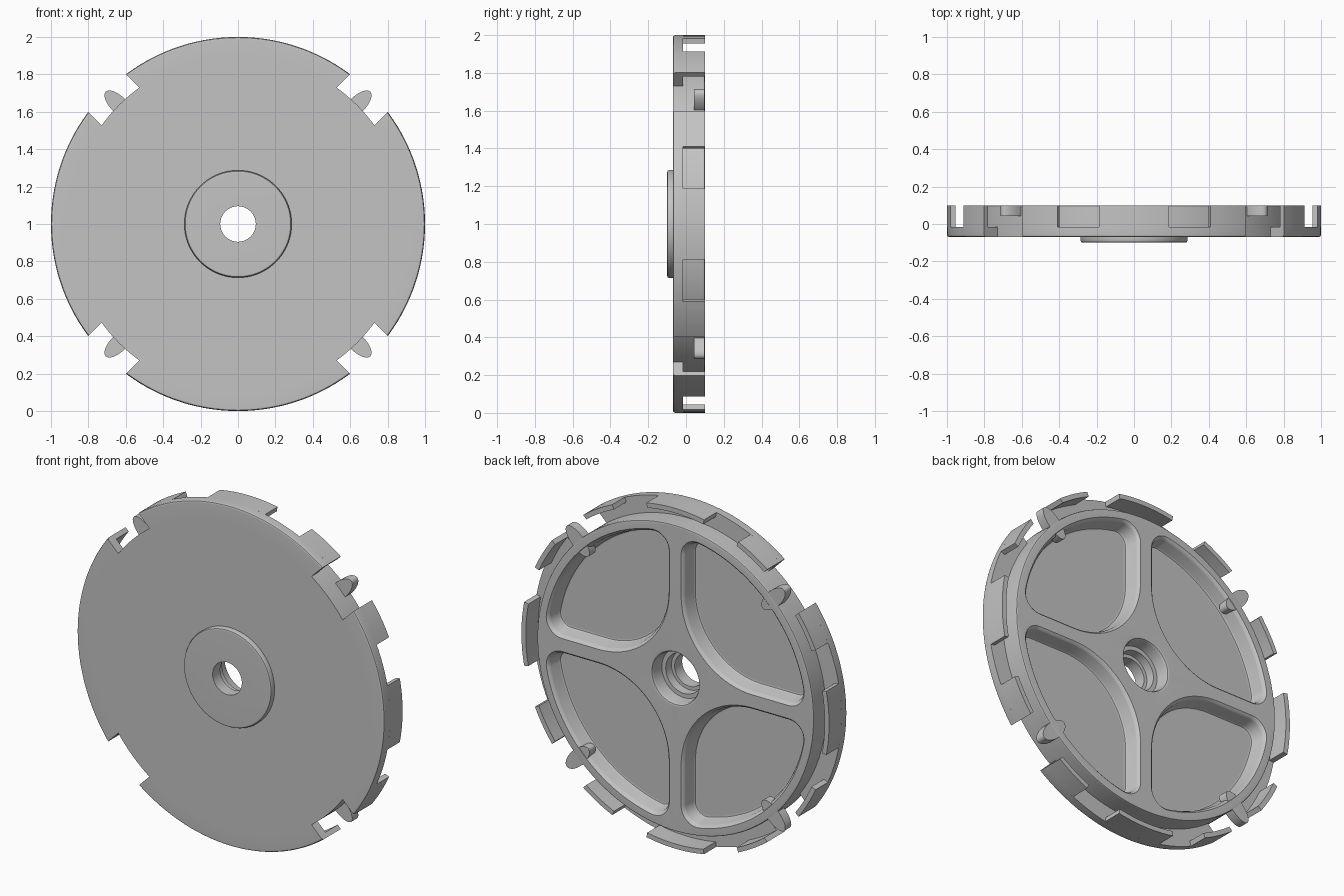
import bpy, bmesh
from math import sin, cos, pi, radians, sqrt, atan2

cube = bpy.data.objects.get("Cube")
if cube:
    bpy.data.objects.remove(cube, do_unlink=True)

grey = bpy.data.materials.new("grey_plastic")
grey.use_nodes = True
colour = (0.55, 0.55, 0.55, 1)
grey.diffuse_color = colour
grey.node_tree.nodes["Principled BSDF"].inputs["Base Color"].default_value = colour

CENTRE_Z = 1.0
FRONT, SHELF, BACK = -0.07, -0.015, 0.1   # depths of plate front, plate back, rear edge
BODY_R, RIM_R, TAB_R = 0.9, 1.0, 0.972


def skin(bm, loops, wrap=False):
    """Bridge equal-length loops into a solid, either wrapped round or capped."""
    rows = [[bm.verts.new(p) for p in loop] for loop in loops]
    pairs = list(zip(rows, rows[1:])) + ([(rows[-1], rows[0])] if wrap else [])
    for a, b in pairs:
        for i in range(len(a)):
            j = (i + 1) % len(a)
            bm.faces.new((a[i], a[j], b[j], b[i]))
    if not wrap:
        bm.faces.new(rows[0])
        bm.faces.new(rows[-1])


def lathe(bm, profile, start=0, end=360):
    """Turn an (r, y) profile about the wheel axis between two angles."""
    full = end - start == 360
    n = max(4, round((end - start) / 2.5))
    angles = [radians(start + (end - start) * i / n) for i in range(n if full else n + 1)]
    skin(bm, [[(r * cos(t), y, CENTRE_Z + r * sin(t)) for r, y in profile]
              for t in angles], wrap=full)


def finish(bm, name):
    bmesh.ops.recalc_face_normals(bm, faces=bm.faces)
    mesh = bpy.data.meshes.new(name)
    bm.to_mesh(mesh)
    bm.free()
    mesh.materials.append(grey)
    obj = bpy.data.objects.new(name, mesh)
    bpy.context.collection.objects.link(obj)
    return obj


def cut(obj, cutter):
    """Subtract the cutter, keep the result and discard the cutter."""
    mod = obj.modifiers.new("cut", "BOOLEAN")
    mod.operation, mod.solver, mod.object = "DIFFERENCE", "EXACT", cutter
    cutter.hide_render = True
    bpy.context.view_layer.update()
    graph = bpy.context.evaluated_depsgraph_get()
    mesh = bpy.data.meshes.new_from_object(obj.evaluated_get(graph))
    obj.modifiers.clear()
    obj.data = mesh
    bpy.data.objects.remove(cutter, do_unlink=True)


def smooth(obj):
    bpy.ops.object.select_all(action="DESELECT")
    obj.select_set(True)
    bpy.context.view_layer.objects.active = obj
    bpy.ops.object.shade_smooth_by_angle(angle=radians(32))
    mod = obj.modifiers.new("weighted_normals", "WEIGHTED_NORMAL")
    mod.keep_sharp = True


def spin(x, z, quarter):
    for _ in range(quarter):
        x, z = -z, x
    return x, CENTRE_Z + z


def arc(cx, cz, r, a0, a1, n):
    return [(cx + r * cos(a0 + (a1 - a0) * i / n), cz + r * sin(a0 + (a1 - a0) * i / n))
            for i in range(n + 1)]


def pocket_outline(inset):
    """Quarter-wheel outline with a broad inner corner and tight outer corners."""
    spoke, outer, big, small = 0.05, 0.84, 0.45, 0.09
    u = spoke + small
    v = sqrt((outer - small) ** 2 - u ** 2)
    a = atan2(u, v)
    k = spoke + big
    return (arc(k, k, big - inset, pi, 1.5 * pi, 20)
            + arc(v, u, small - inset, -pi / 2, a, 10)[:-1]
            + arc(0, 0, outer - inset, a, pi / 2 - a, 24)
            + arc(u, v, small - inset, pi / 2 - a, pi, 10)[1:])


# Main disc with front boss and stepped axle bore
bm = bmesh.new()
lathe(bm, [(0.095, -0.1), (0.273, -0.1), (0.282, -0.097), (0.287, -0.088), (0.287, FRONT),
           (BODY_R, FRONT), (BODY_R, 0.09), (0.897, 0.097), (0.89, BACK),
           (0.165, BACK), (0.154, 0.096), (0.148, 0.085), (0.143, 0.02),
           (0.118, 0.02), (0.115, -0.03), (0.095, -0.03)])
disc = finish(bm, "wheel_disc")

# Four rear pockets with drafted walls and rounded lips
bm = bmesh.new()
steps = [(0.03, 0.01), (0.02, 0.013), (0.014, 0.022), (0.004, 0.08),
         (-0.002, 0.091), (-0.012, BACK), (-0.013, 0.13)]
for q in range(4):
    loops = []
    for inset, y in steps:
        points = [spin(x, z, q) for x, z in pocket_outline(inset)]
        loops.append([(x, y, z) for x, z in points])
    skin(bm, loops)
cut(disc, finish(bm, "pocket_cutter"))
smooth(disc)


def notch_cutter():
    """Four parallel-sided blocks across the diagonals of the rim."""
    bm = bmesh.new()
    half = 0.143
    for q in range(4):
        t = radians(45 + 90 * q)
        corners = [(0.8, -half), (1.2, -half), (1.2, half), (0.8, half)]
        skin(bm, [[(r * cos(t) - w * sin(t), y, CENTRE_Z + r * sin(t) + w * cos(t))
                   for r, w in corners] for y in (-0.2, 0.2)])
    return finish(bm, "notch_cutter")


# Front flange, notched on the diagonals
bm = bmesh.new()
lathe(bm, [(BODY_R, FRONT), (0.988, FRONT), (0.996, -0.066), (RIM_R, -0.058),
           (RIM_R, SHELF), (BODY_R, SHELF)])
flange = finish(bm, "front_flange")
cut(flange, notch_cutter())
smooth(flange)

# Thin rim tabs standing behind the flange
bm = bmesh.new()
tab = [(TAB_R, SHELF), (RIM_R, SHELF), (RIM_R, BACK), (TAB_R, BACK)]
for q in range(4):
    lathe(bm, tab, 90 * q - 10.8, 90 * q + 10.8)
    lathe(bm, tab, 90 * q + 24.2, 90 * q + 65.8)
tabs = finish(bm, "rim_tabs")
cut(tabs, notch_cutter())
smooth(tabs)

# Rounded lugs poking out through the notches
for q, name in enumerate(("upper_left", "upper_right", "lower_right", "lower_left")):
    bm = bmesh.new()
    t = radians(45 + 90 * q)
    oval = arc(0, 0, 1, 0, 2 * pi, 32)[:-1]
    skin(bm, [[((0.9 + 0.1 * a) * cos(t) - 0.045 * b * sin(t), y,
                CENTRE_Z + (0.9 + 0.1 * a) * sin(t) + 0.045 * b * cos(t))
               for a, b in oval] for y in (0.042, 0.098)])
    smooth(finish(bm, name + "_lug"))
